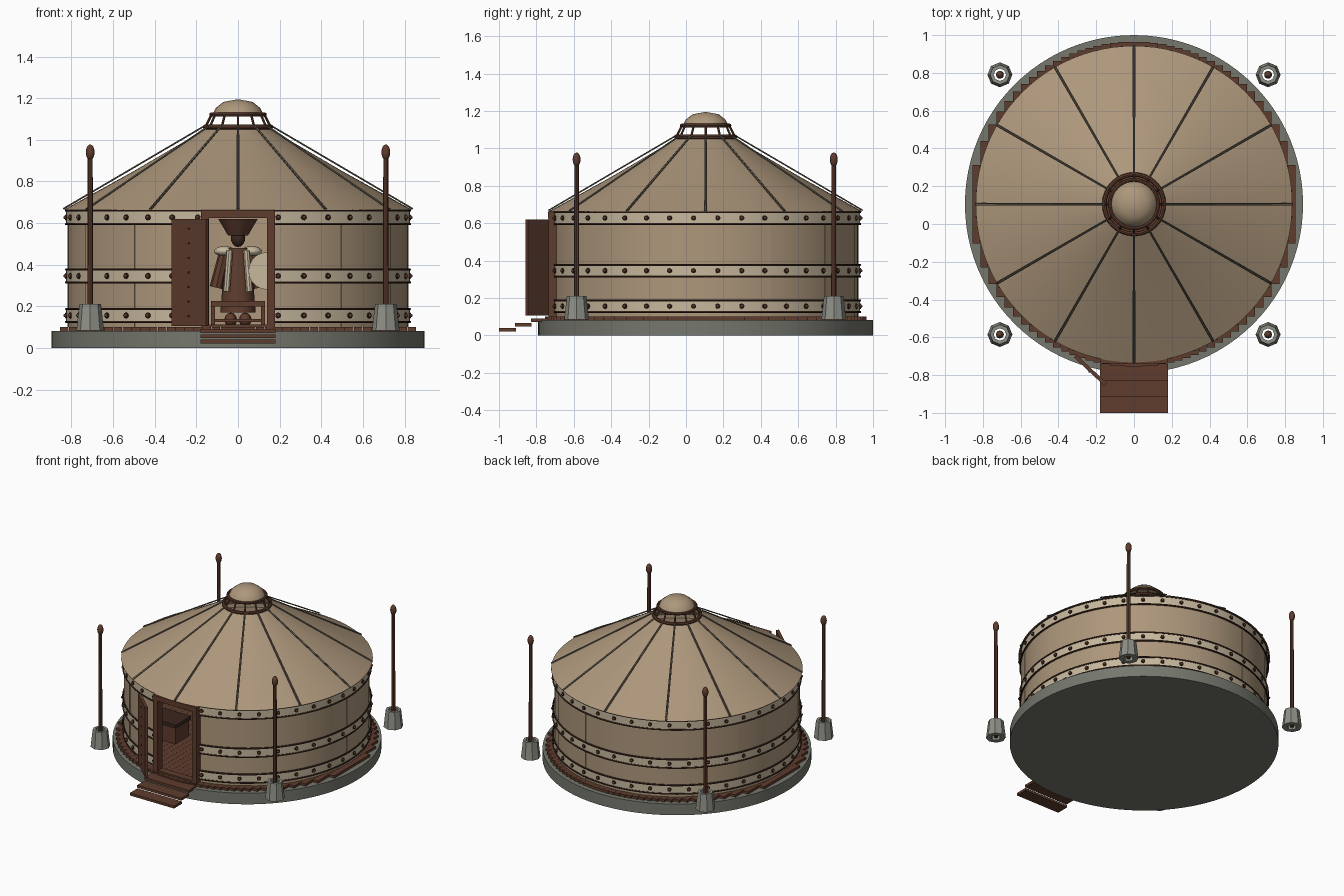
import bpy, bmesh
from math import sin, cos, pi, sqrt, asin, radians
from mathutils import Matrix, Vector

cube = bpy.data.objects.get("Cube")
if cube:
    bpy.data.objects.remove(cube, do_unlink=True)

CY = 0.105        # centre of the round tent along y
DOOR = 0.2        # half angle of the doorway gap


def material(name, rgb):
    m = bpy.data.materials.new(name)
    m.use_nodes = True
    m.diffuse_color = (*rgb, 1)
    m.node_tree.nodes["Principled BSDF"].inputs["Base Color"].default_value = (*rgb, 1)
    return m


FELT = material("tan felt", (0.42, 0.31, 0.20))
CREAM = material("cream cloth", (0.57, 0.48, 0.34))
WOOD = material("brown wood", (0.115, 0.046, 0.027))
DARK = material("dark rope", (0.045, 0.02, 0.013))
CORD = material("grey cord", (0.14, 0.12, 0.09))
SLAB = material("grey slab", (0.18, 0.187, 0.155))
STONE = material("light stone", (0.27, 0.275, 0.235))


def finish(name, bm, mat, angle=35):
    bmesh.ops.remove_doubles(bm, verts=bm.verts, dist=1e-5)
    bmesh.ops.recalc_face_normals(bm, faces=bm.faces)
    me = bpy.data.meshes.new(name)
    bm.to_mesh(me)
    bm.free()
    me.materials.append(mat)
    ob = bpy.data.objects.new(name, me)
    bpy.context.collection.objects.link(ob)
    bpy.ops.object.select_all(action="DESELECT")
    ob.select_set(True)
    bpy.context.view_layer.objects.active = ob
    bpy.ops.object.shade_smooth_by_angle(angle=radians(angle))
    return ob


def polar(r, a, z):
    """Point around the tent axis; angle 0 is the doorway."""
    return Vector((r * sin(a), CY - r * cos(a), z))


def sweep(name, loop, mat, a0=0, a1=2 * pi, seg=96):
    """Turn a closed (radius, height) loop around the tent axis."""
    bm = bmesh.new()
    rows = [[bm.verts.new(polar(r, a0 + (a1 - a0) * i / seg, z)) for r, z in loop]
            for i in range(seg + 1)]
    n = len(loop)
    for p, q in zip(rows, rows[1:]):
        for j in range(n):
            bm.faces.new((p[j], p[(j + 1) % n], q[(j + 1) % n], q[j]))
    if a1 - a0 < 6.28:
        bm.faces.new(rows[0])
        bm.faces.new(rows[-1])
    return finish(name, bm, mat)


def rect(r0, r1, z0, z1):
    return [(r0, z0), (r1, z0), (r1, z1), (r0, z1)]


def circle(r, z, t, n=8):
    return [(r + t * cos(2 * pi * i / n), z + t * sin(2 * pi * i / n)) for i in range(n)]


def boxes(name, spans, mat):
    """Boxes given as (x0, x1, y0, y1, z0, z1)."""
    bm = bmesh.new()
    for x0, x1, y0, y1, z0, z1 in spans:
        m = Matrix.Translation(((x0 + x1) / 2, (y0 + y1) / 2, (z0 + z1) / 2))
        bmesh.ops.create_cube(bm, size=1, matrix=m @ Matrix.Diagonal((x1 - x0, y1 - y0, z1 - z0, 1)))
    return finish(name, bm, mat)


def rods(name, pairs, r0, mat, r1=None, n=8):
    """Straight round bars between pairs of points."""
    bm = bmesh.new()
    for a, b in pairs:
        a, b = Vector(a), Vector(b)
        d = b - a
        m = Matrix.Translation((a + b) / 2) @ d.to_track_quat("Z", "Y").to_matrix().to_4x4()
        bmesh.ops.create_cone(bm, cap_ends=True, segments=n, radius1=r0,
                              radius2=r0 if r1 is None else r1, depth=d.length, matrix=m)
    return finish(name, bm, mat)


def balls(name, centres, size, mat, u=12, v=8):
    bm = bmesh.new()
    for c in centres:
        bmesh.ops.create_uvsphere(bm, u_segments=u, v_segments=v, radius=1,
                                  matrix=Matrix.Translation(c) @ Matrix.Diagonal((*size, 1)))
    return finish(name, bm, mat, 50)


# Stone slab and plank floor
sweep("foundation", rect(0, 0.895, 0, 0.082), SLAB)
planks, w, R = [], 0.0428, 0.86
for i in range(40):
    x = (i - 19.5) * w
    h = sqrt(R * R - x * x)
    planks.append((x - w * 0.49, x + w * 0.49, CY - h, CY + h, 0.08, 0.1))
boxes("floor_planks", planks, WOOD)

# Entrance steps
boxes("steps", [(-0.18, 0.18, -1 + 0.085 * i, -0.91 + 0.085 * i, 0.022 + 0.025 * i, 0.04 + 0.025 * i)
                for i in range(3)], WOOD)

# Overlapping felt wall panels
count = 13
step = (2 * pi - 2 * DOOR) / count
for i in range(count):
    out = 0.004 * (i % 2)
    sweep("wall_panel", rect(0.80, 0.816 + out, 0.1, 0.665), FELT,
          DOOR + i * step, DOOR + (i + 1) * step, 8)

# Cream bands with rope borders and studs
for z0, z1 in ((0.125, 0.187), (0.315, 0.377), (0.595, 0.66)):
    sweep("wall_band", rect(0.81, 0.826, z0, z1), CREAM, DOOR, 2 * pi - DOOR)
    for z in (z0, z1):
        sweep("band_rope", circle(0.826, z, 0.006, 6), DARK, DOOR, 2 * pi - DOOR)
    angles = [2 * pi * (i + 0.5) / 40 for i in range(40)]
    angles = [a for a in angles if DOOR + 0.02 < a < 2 * pi - DOOR - 0.02]
    zm = (z0 + z1) / 2
    rods("stud_rims", [(polar(0.82, a, zm), polar(0.832, a, zm)) for a in angles], 0.014, DARK, n=10)
    balls("studs", [polar(0.832, a, zm) for a in angles], (0.009, 0.009, 0.009), WOOD, 8, 6)

# Roof shell and tie cords
sweep("roof", [(0.838, 0.663), (0.5, 0.85), (0.145, 1.058), (0.145, 1.045), (0.5, 0.835), (0.80, 0.66)], FELT)
ties = [2 * pi * i / 12 for i in range(12)]
rods("roof_cords", [(polar(0.84, a + d, 0.668), polar(0.155, a + d * 3, 1.07))
                    for a in ties for d in (-0.005, 0.005)], 0.004, CORD, n=6)

# Crown rings, struts and cap
for r, z, t in ((0.157, 1.062, 0.012), (0.128, 1.122, 0.01)):
    sweep("crown_ring", circle(r, z, t), WOOD, seg=32)
rods("crown_struts", [(polar(0.157, a, 1.06), polar(0.125, a, 1.125)) for a in ties], 0.006, WOOD)
sweep("crown_cap", [(0, 1.12), (0.122, 1.12), (0.108, 1.152), (0.07, 1.182), (0, 1.195)], FELT, seg=20)

# Door frame
boxes("door_frame", [(-0.178, -0.14, -0.735, -0.675, 0.1, 0.66), (0.14, 0.178, -0.735, -0.675, 0.1, 0.66),
                     (-0.178, 0.178, -0.738, -0.675, 0.625, 0.662),
                     (-0.14, 0.14, -0.73, -0.68, 0.1, 0.112)], WOOD)

# Open door leaf with a row of nails
leaf = boxes("door_leaf", [(-0.112, 0.112, -0.01, 0.01, -0.257, 0.257)], WOOD)
nails = balls("door_nails", [(0, -0.01, -0.21 + 0.07 * i) for i in range(7)], (0.005, 0.005, 0.005), DARK, 8, 6)
for ob in (leaf, nails):
    ob.location = (-0.23, -0.775, 0.363)
    ob.rotation_euler.z = radians(-43)

# Four standing posts in hollow stone sockets
for x in (-0.71, 0.71):
    for y in (-0.585, 0.79):
        socket = sweep("post_socket", [(0.066, 0.085), (0.052, 0.21), (0.033, 0.21), (0.033, 0.085)], STONE, seg=8)
        socket.location = (x, y - CY, 0)
        rods("post", [((x, y, 0.09), (x, y, 0.92))], 0.014, WOOD, 0.012)
        balls("post_tip", [(x, y, 0.94)], (0.021, 0.021, 0.038), WOOD)

# Robe and headgear on a stand, inside
fy = 0.4
rods("robe", [((0, fy, 0.17), (0, fy, 0.48))], 0.085, WOOD, 0.06, 12)
balls("stand_head", [(0, fy, 0.53)], (0.035, 0.035, 0.045), DARK)
rods("headgear", [((0, fy, 0.54), (0, fy, 0.62))], 0.05, WOOD, 0.1, 10)
rods("sleeves", [((s * 0.065, fy, 0.46), (s * 0.105, fy, 0.29)) for s in (-1, 1)], 0.026, WOOD, 0.032)
rods("fur_trim", [((s * 0.04, fy - 0.075, 0.47), (s * 0.055, fy - 0.085, 0.27)) for s in (-1, 1)], 0.016, CREAM)
balls("fur_shoulders", [(s * 0.065, fy, 0.465) for s in (-1, 1)], (0.05, 0.05, 0.025), CREAM)
balls("boots", [(s * 0.035, fy - 0.03, 0.135) for s in (-1, 1)], (0.03, 0.05, 0.035), WOOD)
rods("shield", [((0.14, fy - 0.10, 0.37), (0.14, fy - 0.12, 0.37))], 0.09, CREAM, n=20)

# Low bench and a chest
boxes("bench", [(-0.13, 0.13, 0.1, 0.2, 0.2, 0.225)] +
      [(x, x + 0.02, 0.12, 0.18, 0.1, 0.2) for x in (-0.13, 0.11)] +
      [(-0.13, 0.13, 0.14, 0.16, 0.125, 0.14)], WOOD)
boxes("chest", [(-0.5, -0.3, -0.3, -0.14, 0.1, 0.22)], WOOD)
boxes("chest_lid", [(-0.51, -0.29, -0.31, -0.13, 0.22, 0.245)], DARK)
